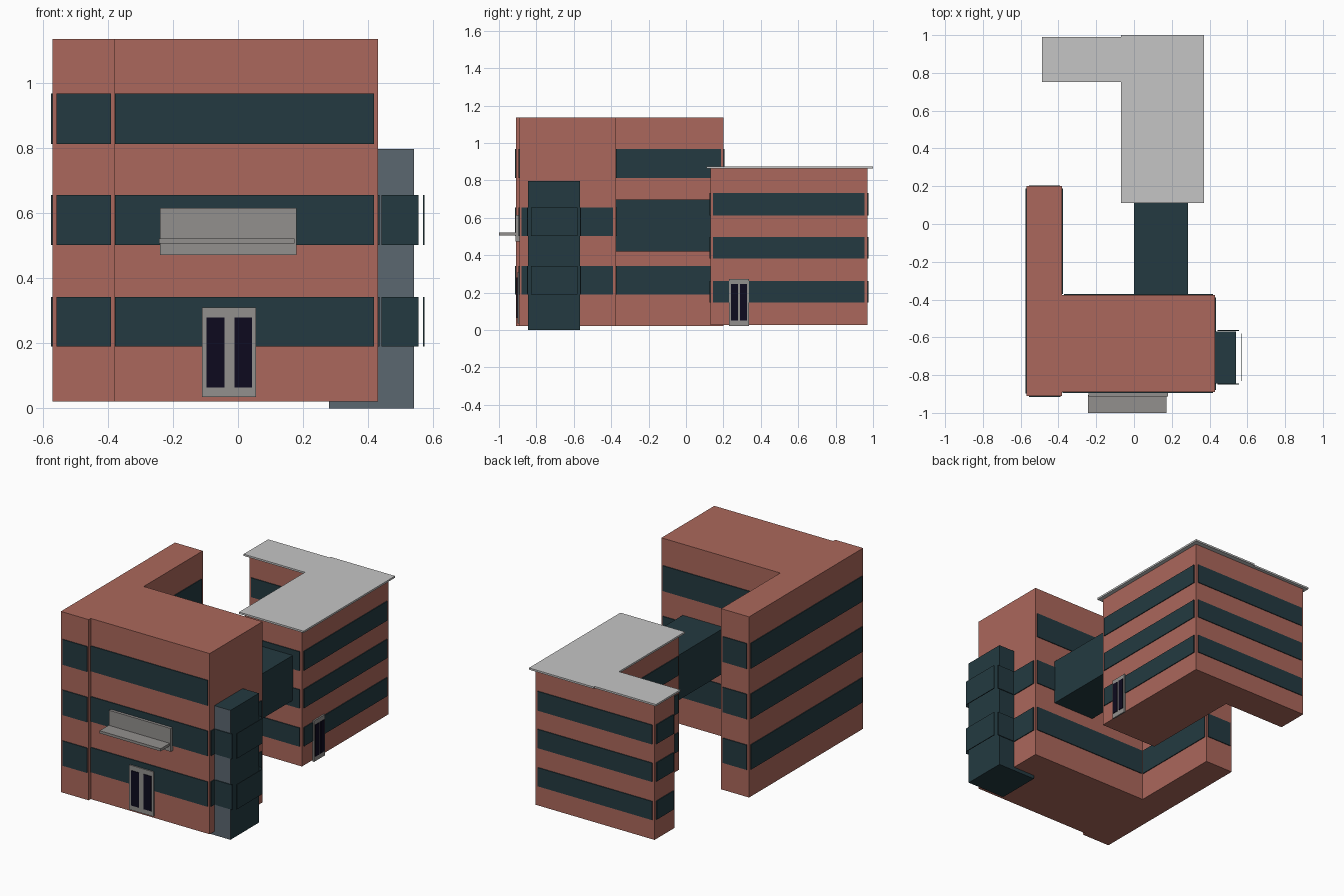
import bpy, bmesh

if "Cube" in bpy.data.objects:
    bpy.data.objects.remove(bpy.data.objects["Cube"])


def material(name, rgb):
    m = bpy.data.materials.new(name)
    m.diffuse_color = (*rgb, 1)
    m.use_nodes = True
    m.node_tree.nodes["Principled BSDF"].inputs["Base Color"].default_value = m.diffuse_color
    return m


BRICK = material("red_brick", (0.41, 0.137, 0.106))
GLASS = material("dark_teal_glass", (0.017, 0.042, 0.052))
ROOF = material("light_grey_roof", (0.56, 0.56, 0.56))
GREY = material("warm_grey", (0.29, 0.28, 0.27))
NAVY = material("navy_door", (0.004, 0.003, 0.013))
SLATE = material("slate_blue", (0.105, 0.135, 0.16))
T = 0.005  # thickness of window plates


def box(name, x, y, z, mat):
    bm = bmesh.new()
    bmesh.ops.create_cube(bm, size=1)
    for v in bm.verts:
        v.co = [r[0] if c < 0 else r[1] for c, r in zip(v.co, (x, y, z))]
    return finish(name, bm, mat)


def prism(name, outline, z, mat):
    # upright extrusion of a plan outline
    bm = bmesh.new()
    face = bm.faces.new([bm.verts.new((px, py, z[0])) for px, py in outline])
    ext = bmesh.ops.extrude_face_region(bm, geom=[face])
    for v in ext["geom"]:
        if isinstance(v, bmesh.types.BMVert):
            v.co.z = z[1]
    bmesh.ops.recalc_face_normals(bm, faces=bm.faces)
    return finish(name, bm, mat)


def finish(name, bm, mat):
    me = bpy.data.meshes.new(name)
    bm.to_mesh(me)
    bm.free()
    ob = bpy.data.objects.new(name, me)
    bpy.context.collection.objects.link(ob)
    me.materials.append(mat)
    return ob


def plate(name, side, at, span, z, mat, t=T):
    # thin plate on a wall plane facing +x, -x, +y or -y
    d = (at, at + t) if side[0] == "+" else (at - t, at)
    if side[1] == "x":
        return box(name, d, span, z, mat)
    return box(name, span, d, z, mat)


def bands(name, side, at, span, levels):
    for i, z in enumerate(levels):
        plate(f"{name}_{i + 1}", side, at, span, z, GLASS)


def door(name, side, at, span, z, leaves, leaf_z):
    plate(name + "_frame", side, at, span, z, GREY, 0.009)
    out = at + (0.009 if side[0] == "+" else -0.009)
    for i, s in enumerate(leaves):
        plate(f"{name}_leaf_{i + 1}", side, out, s, leaf_z, NAVY, 0.004)


# Front building: main block and long left wing as one L-shaped shell
prism("front_building", [(-0.57, -0.91), (-0.38, -0.91), (-0.38, -0.89), (0.43, -0.89),
                         (0.43, -0.375), (-0.38, -0.375), (-0.38, 0.20), (-0.57, 0.20)],
      (0.022, 1.135), BRICK)
F = [(0.19, 0.343), (0.502, 0.656), (0.812, 0.968)]
bands("wing_front_window", "-y", -0.91, (-0.557, -0.39), F)
bands("main_front_window", "-y", -0.89, (-0.378, 0.418), F)
bands("main_right_window", "+x", 0.43, (-0.88, -0.39), F[:2])
bands("main_back_window", "+y", -0.375, (-0.37, 0.418), F)
bands("wing_inner_window", "+x", -0.38, (-0.37, 0.187), F)
bands("wing_back_window", "+y", 0.20, (-0.557, -0.392), F)
bands("wing_left_window", "-x", -0.57, (-0.897, 0.187), F)

# Entrance door and canopy on the front
door("front_door", "-y", -0.893, (-0.11, 0.055), (0.035, 0.31),
     [(-0.096, -0.042), (-0.011, 0.043)], (0.065, 0.28))
box("canopy_back", (-0.24, 0.18), (-0.912, -0.89), (0.472, 0.615), GREY)
box("canopy_slab", (-0.243, 0.173), (-1.0, -0.905), (0.506, 0.522), GREY)

# Side tower with a slate front and plates standing off its walls
tower = box("side_tower", (0.28, 0.54), (-0.845, -0.568), (0.0, 0.797), GLASS)
tower.data.materials.append(SLATE)
for p in tower.data.polygons:
    if p.normal.y < -0.5:
        p.material_index = 1
bands("tower_front_window", "-y", -0.845, (0.441, 0.555), F[:2])
bands("tower_back_window", "+y", -0.566, (0.441, 0.555), F[:2])
bands("tower_right_window", "+x", 0.568, (-0.83, -0.58), F[:2])

# Glazed bridge between the buildings
box("bridge", (0.0, 0.285), (-0.38, 0.135), (0.42, 0.697), GLASS)

# Rear L-shaped building and its overhanging flat roof
prism("rear_building", [(-0.045, 0.13), (0.345, 0.13), (0.345, 0.97), (-0.465, 0.97),
                        (-0.465, 0.775), (-0.045, 0.775)], (0.027, 0.867), BRICK)
prism("rear_roof", [(-0.07, 0.11), (0.37, 0.11), (0.37, 1.0), (-0.07, 1.0), (-0.07, 0.99),
                    (-0.488, 0.99), (-0.488, 0.752), (-0.07, 0.752)], (0.864, 0.875), ROOF)
R = [(0.147, 0.262), (0.382, 0.498), (0.613, 0.732)]
bands("rear_right_window", "+x", 0.345, (0.145, 0.955), R)
bands("rear_front_window", "-y", 0.13, (-0.03, 0.33), R)
bands("rear_back_window", "+y", 0.97, (-0.45, 0.33), R)
bands("rear_left_window", "-x", -0.465, (0.79, 0.955), R)
bands("rear_inner_left_window", "-x", -0.045, (0.145, 0.765), R)
bands("rear_inner_front_window", "-y", 0.775, (-0.45, -0.055), R)
door("rear_door", "+x", 0.348, (0.23, 0.337), (0.02, 0.272),
     [(0.24, 0.277), (0.29, 0.327)], (0.05, 0.245))
